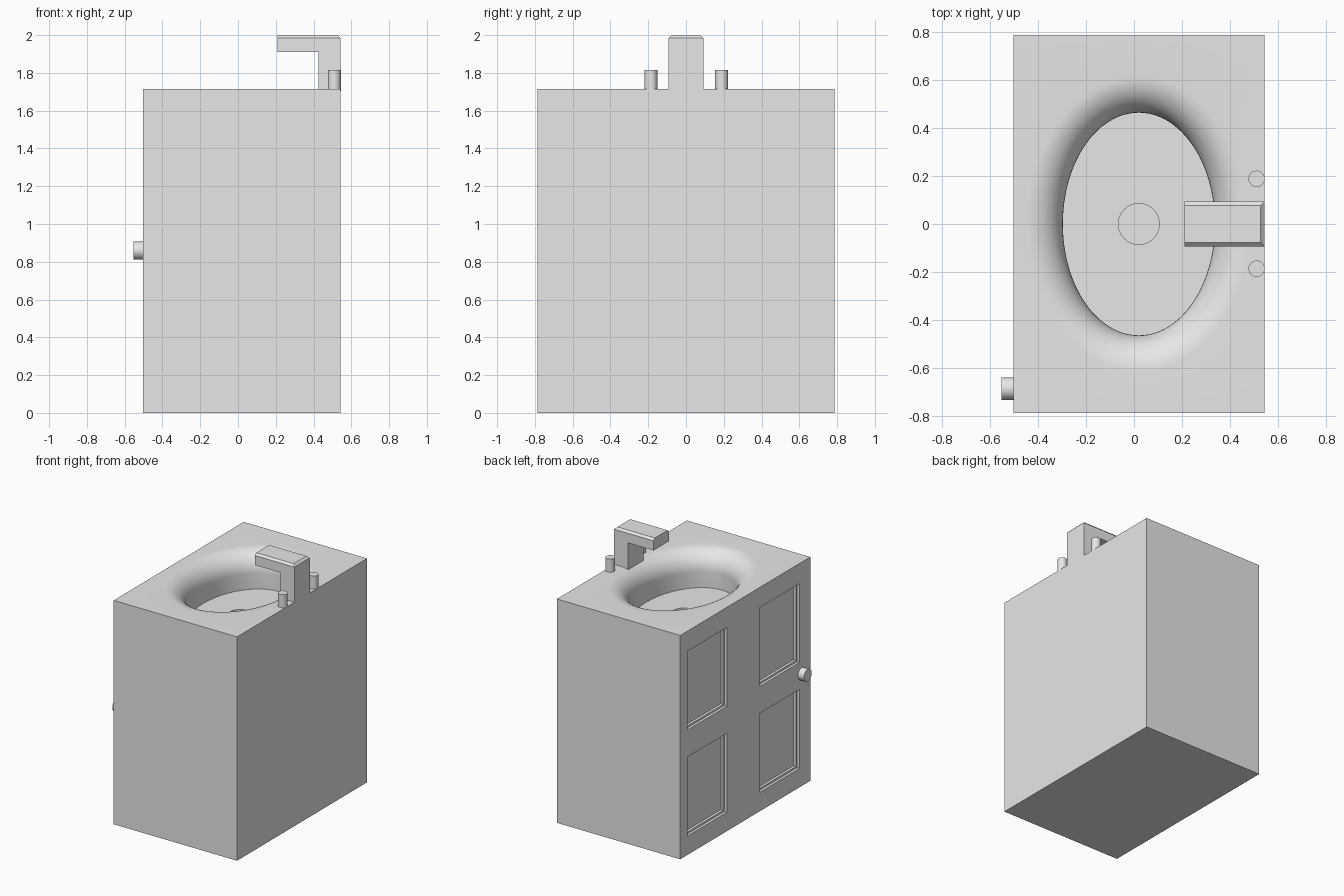
import bpy
import bmesh
from math import cos, sin, pi
from mathutils import Matrix, Vector

old = bpy.data.objects.get("Cube")
if old:
    bpy.data.objects.remove(old, do_unlink=True)

grey = bpy.data.materials.new("plain_grey")
grey.use_nodes = True
grey.diffuse_color = (0.8, 0.8, 0.8, 1)
for node in grey.node_tree.nodes:
    if node.type == "BSDF_PRINCIPLED":
        node.inputs["Base Color"].default_value = (0.8, 0.8, 0.8, 1)


def finish(name, bm, smooth=False):
    bmesh.ops.recalc_face_normals(bm, faces=bm.faces)
    mesh = bpy.data.meshes.new(name)
    bm.to_mesh(mesh)
    bm.free()
    mesh.materials.append(grey)
    obj = bpy.data.objects.new(name, mesh)
    bpy.context.collection.objects.link(obj)
    if smooth:
        smooth_shade(obj)
    return obj


def activate(obj):
    bpy.ops.object.select_all(action="DESELECT")
    obj.select_set(True)
    bpy.context.view_layer.objects.active = obj


def smooth_shade(obj):
    activate(obj)
    bpy.ops.object.shade_smooth_by_angle(angle=pi / 6)


def add_box(bm, low, high):
    low, high = Vector(low), Vector(high)
    place = Matrix.Translation((low + high) / 2) @ Matrix.Diagonal((*(high - low), 1))
    bmesh.ops.create_cube(bm, size=1, matrix=place)


def cylinder(name, centre, radius, length, along_x=False):
    bm = bmesh.new()
    turn = Matrix.Rotation(pi / 2 if along_x else 0, 4, "Y")
    bmesh.ops.create_cone(bm, cap_ends=True, segments=32, radius1=radius, radius2=radius,
                          depth=length, matrix=Matrix.Translation(centre) @ turn)
    return finish(name, bm, True)


# Cabinet and basin: one skin of matching rings, from base to drain
LEFT, RIGHT, HALF_Y, TOP = -0.502, 0.543, 0.787, 1.715
MID, HALF_X, BASIN_X = (LEFT + RIGHT) / 2, (RIGHT - LEFT) / 2, 0.02
RX, RY, LIP, DEPTH, DRAIN = 0.316, 0.463, 0.15, 0.27, 0.085
SIDES = 96
angles = [2 * pi * i / SIDES for i in range(SIDES)]
bm = bmesh.new()


def rectangle(z):
    ring = []
    for a in angles:
        reach = max(abs(cos(a)), abs(sin(a)))
        ring.append(bm.verts.new((MID + HALF_X * cos(a) / reach, HALF_Y * sin(a) / reach, z)))
    return ring


def ellipse(rx, ry, z):
    return [bm.verts.new((BASIN_X + rx * cos(a), ry * sin(a), z)) for a in angles]


rings = [rectangle(0), rectangle(TOP)]
for i in range(13):
    a = pi / 2 * i / 12
    grow = LIP * (1 - sin(a))
    rings.append(ellipse(RX + grow, RY + grow, TOP - LIP * (1 - cos(a))))
rings.append(ellipse(RX, RY, TOP - DEPTH))
rings.append(ellipse(DRAIN, DRAIN, TOP - DEPTH))
rings.append(ellipse(DRAIN, DRAIN, TOP - DEPTH - 0.02))
for lower, upper in zip(rings, rings[1:]):
    for i in range(SIDES):
        j = (i + 1) % SIDES
        bm.faces.new((lower[i], lower[j], upper[j], upper[i]))
bm.faces.new(rings[0][::-1])
bm.faces.new(rings[-1])
cabinet = finish("cabinet_with_basin", bm)

# Four stepped door panels, cut in two passes
for inset, depth in ((0, 0.02), (0.015, 0.04)):
    bm = bmesh.new()
    for y0, y1 in ((0.223, 0.7), (-0.656, -0.18)):
        for z0, z1 in ((0.145, 0.75), (0.957, 1.56)):
            add_box(bm, (LEFT - 0.1, y0 + inset, z0 + inset),
                    (LEFT + depth, y1 - inset, z1 - inset))
    cutter = finish("panel_cutter", bm)
    cutter.hide_render = True
    cut = cabinet.modifiers.new("panels", "BOOLEAN")
    cut.operation = "DIFFERENCE"
    cut.solver = "EXACT"
    cut.object = cutter
    activate(cabinet)
    bpy.ops.object.modifier_apply(modifier=cut.name)
    bpy.data.objects.remove(cutter, do_unlink=True)
smooth_shade(cabinet)

# Tap: L-shaped profile swept across, top edges chamfered except at the spout end
bm = bmesh.new()
profile = [(0.21, 1.91), (0.425, 1.91), (0.425, TOP - 0.01),
           (RIGHT, TOP - 0.01), (RIGHT, 2), (0.21, 2)]
face = bm.faces.new([bm.verts.new((x, -0.093, z)) for x, z in profile])
sweep = bmesh.ops.extrude_face_region(bm, geom=[face])
moved = [v for v in sweep["geom"] if isinstance(v, bmesh.types.BMVert)]
bmesh.ops.translate(bm, verts=moved, vec=(0, 0.186, 0))
bmesh.ops.recalc_face_normals(bm, faces=bm.faces)
top_edges = [e for e in bm.edges
             if all(v.co.z > 1.99 for v in e.verts) and any(v.co.x > 0.5 for v in e.verts)]
bmesh.ops.bevel(bm, geom=top_edges, offset=0.016, segments=1, affect="EDGES")
finish("tap", bm)

# Tap handles and door knob
for name, y in (("front_handle", -0.186), ("back_handle", 0.188)):
    cylinder(name, (0.51, y, TOP + 0.045), 0.034, 0.11)
cylinder("door_knob", (LEFT - 0.02, -0.685, 0.86), 0.047, 0.06, True)
